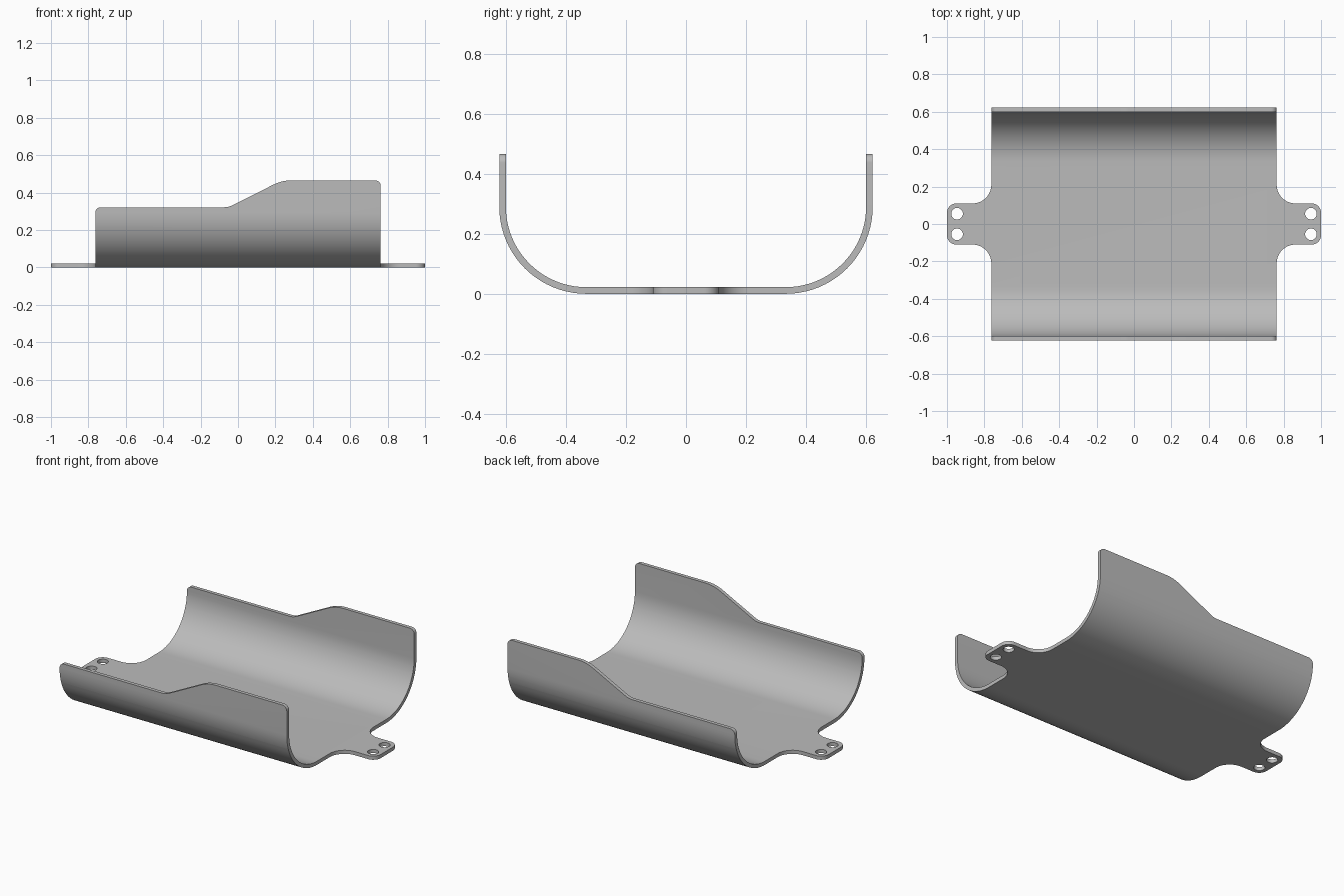
import bpy, bmesh, math
from mathutils import Vector

old = bpy.data.objects.get("Cube")
if old:
    bpy.data.objects.remove(old, do_unlink=True)


def rounded(corners):
    """Turn (u, v, radius) corners into an outline with filleted corners."""
    out = []
    for i, (u, v, r) in enumerate(corners):
        p = Vector((u, v))
        if r == 0:
            out.append(p)
            continue
        d1 = (Vector(corners[i - 1][:2]) - p).normalized()
        d2 = (Vector(corners[(i + 1) % len(corners)][:2]) - p).normalized()
        half = d1.angle(d2) / 2
        centre = p + (d1 + d2).normalized() * r / math.sin(half)
        a = p + d1 * r / math.tan(half) - centre
        b = p + d2 * r / math.tan(half) - centre
        sweep = math.pi - 2 * half
        steps = max(5, round(sweep / math.radians(4.5)))
        for k in range(steps + 1):
            s = k / steps
            arc = a * math.sin((1 - s) * sweep) + b * math.sin(s * sweep)
            out.append(centre + arc / math.sin(sweep))
    return out


def prism(name, outline, place, start, end):
    """Extrude an outline; place(u, v, w) maps it into space."""
    bm = bmesh.new()
    low = [bm.verts.new(place(p.x, p.y, start)) for p in outline]
    high = [bm.verts.new(place(p.x, p.y, end)) for p in outline]
    bm.faces.new(low)
    bm.faces.new(high)
    for i in range(len(low)):
        bm.faces.new((low[i - 1], low[i], high[i], high[i - 1]))
    bmesh.ops.recalc_face_normals(bm, faces=bm.faces)
    mesh = bpy.data.meshes.new(name)
    bm.to_mesh(mesh)
    bm.free()
    obj = bpy.data.objects.new(name, mesh)
    bpy.context.collection.objects.link(obj)
    return obj


def cut(target, cutter, operation):
    """Apply a boolean and discard the cutter."""
    cutter.hide_render = True
    mod = target.modifiers.new("cut", 'BOOLEAN')
    mod.object, mod.operation, mod.solver = cutter, operation, 'EXACT'
    bpy.context.view_layer.objects.active = target
    bpy.ops.object.modifier_apply(modifier=mod.name)
    bpy.data.objects.remove(cutter, do_unlink=True)


WIDE, THICK, BEND = 0.622, 0.022, 0.29   # channel half width, wall, bend radius
BODY = 0.763                             # body half length
TAB = 0.11                               # tab half width
LOW, HIGH = 0.322, 0.466                 # wall heights

# U-shaped channel
inner = WIDE - THICK
section = rounded([
    (-WIDE, 0.6, 0), (-WIDE, 0, BEND), (WIDE, 0, BEND), (WIDE, 0.6, 0),
    (inner, 0.6, 0), (inner, THICK, BEND - THICK),
    (-inner, THICK, BEND - THICK), (-inner, 0.6, 0)])
tray = prism("curved_tray", section, lambda u, v, w: (w, u, v), -1.2, 1.2)

# Plan outline with end tabs and swept fillets
quarter = [(BODY, 0.7, 0), (BODY, TAB, 0.1), (1, TAB, 0.05)]
right = quarter + [(x, -y, r) for x, y, r in reversed(quarter)]
plan = rounded(right + [(-x, -y, r) for x, y, r in right])
cut(tray, prism("plan_cutter", plan, lambda u, v, w: (u, v, w), -0.1, 0.8), 'INTERSECT')

# Stepped wall tops with rounded ends
side = rounded([
    (-1.1, -0.1, 0), (-1.1, 0.2, 0), (-BODY, 0.2, 0),
    (-BODY, LOW, 0.03), (-0.05, LOW, 0.1), (0.235, HIGH, 0.22), (BODY, HIGH, 0.03),
    (BODY, 0.2, 0), (1.1, 0.2, 0), (1.1, -0.1, 0)])
cut(tray, prism("side_cutter", side, lambda u, v, w: (u, w, v), -0.9, 0.9), 'INTERSECT')

# Mounting holes in the tabs
for sx in (-1, 1):
    for sy in (-1, 1):
        ring = [Vector((sx * 0.946 + 0.031 * math.cos(a), sy * 0.055 + 0.031 * math.sin(a)))
                for a in (math.tau * k / 32 for k in range(32))]
        cut(tray, prism("hole_cutter", ring, lambda u, v, w: (u, v, w), -0.1, 0.1), 'DIFFERENCE')

# Grey finish and smooth shading
grey = bpy.data.materials.new("plain_grey")
grey.use_nodes = True
colour = (0.5, 0.5, 0.5, 1)
grey.diffuse_color = colour
for node in grey.node_tree.nodes:
    if node.type == 'BSDF_PRINCIPLED':
        node.inputs["Base Color"].default_value = colour
tray.data.materials.clear()
tray.data.materials.append(grey)
for face in tray.data.polygons:
    face.material_index = 0

bpy.ops.object.select_all(action='DESELECT')
tray.select_set(True)
bpy.context.view_layer.objects.active = tray
bpy.ops.object.shade_smooth_by_angle(angle=math.radians(30))
